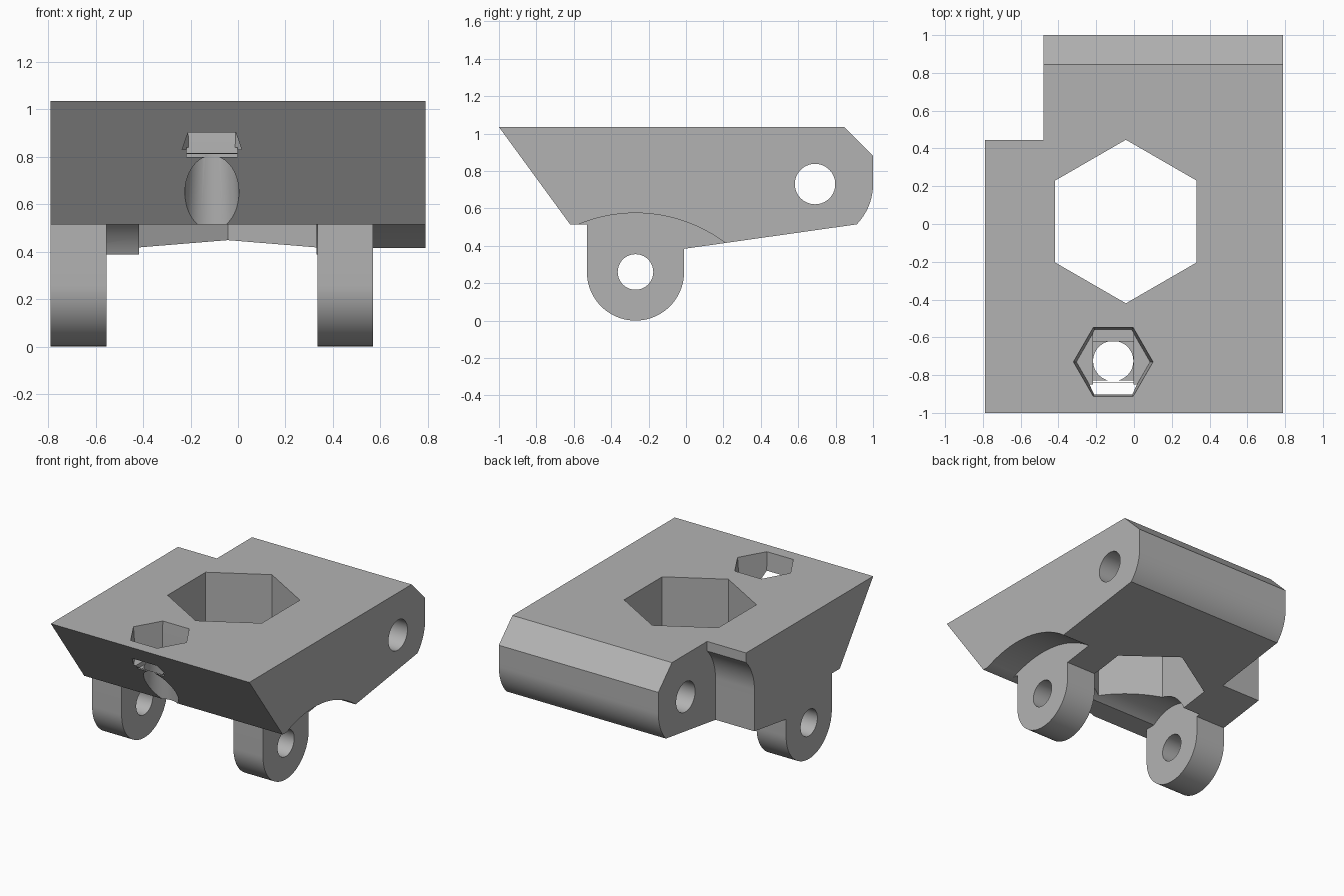
import bpy, math

cube = bpy.data.objects.get("Cube")
if cube:
    bpy.data.objects.remove(cube, do_unlink=True)

grey = bpy.data.materials.new("plain_grey")
grey.use_nodes = True
grey.diffuse_color = (0.45, 0.45, 0.45, 1)
grey.node_tree.nodes["Principled BSDF"].inputs["Base Color"].default_value = (0.45, 0.45, 0.45, 1)


def loft(name, lower, upper):
    """Solid between two matching loops of 3D points."""
    n = len(lower)
    faces = [tuple(range(n))[::-1], tuple(range(n, 2 * n))]
    faces += [(i, (i + 1) % n, n + (i + 1) % n, n + i) for i in range(n)]
    mesh = bpy.data.meshes.new(name)
    mesh.from_pydata(list(lower) + list(upper), [], faces)
    mesh.materials.append(grey)
    obj = bpy.data.objects.new(name, mesh)
    bpy.context.collection.objects.link(obj)
    return obj


def side_prism(name, profile, x0, x1):
    """Extrude a (y, z) profile along x."""
    return loft(name, [(x0, y, z) for y, z in profile], [(x1, y, z) for y, z in profile])


def upright(name, centre, z0, z1, r0, r1, sides, turn=0):
    """Vertical prism or cone."""
    rings = [[(x, y, z) for x, y in arc(centre, r, turn, turn + 360, sides)[:-1]]
             for r, z in ((r0, z0), (r1, z1))]
    return loft(name, *rings)


def arc(centre, r, start, end, steps):
    angles = [math.radians(start + (end - start) * i / steps) for i in range(steps + 1)]
    return [(centre[0] + r * math.cos(a), centre[1] + r * math.sin(a)) for a in angles]


def circle(centre, r, steps=64):
    return arc(centre, r, 0, 360, steps)[:-1]


def combine(target, tool, operation="DIFFERENCE"):
    mod = target.modifiers.new(tool.name, "BOOLEAN")
    mod.operation, mod.solver, mod.object = operation, "EXACT", tool
    bpy.ops.object.select_all(action="DESELECT")
    bpy.context.view_layer.objects.active = target
    target.select_set(True)
    bpy.ops.object.modifier_apply(modifier=mod.name)
    bpy.data.objects.remove(tool, do_unlink=True)


PIVOT = (-0.27, 0.26)
HINGE = (0.69, 0.73)
SCREW = (-0.11, -0.73)
LEFT, RIGHT = 0.79, -0.79

# Main block with sloped front, chamfered top and rounded back
back_round = arc(HINGE, 0.31, -44, 0, 16)
block = side_prism("bracket_body", [(-1, 1.035), (-0.62, 0.515), (-0.42, 0.515), (-0.27, 0.347)]
                   + back_round + [(1, 0.88), (0.845, 1.035)], RIGHT, LEFT)

# Shallow scallop outside the left lug, clearance between the lugs
combine(block, side_prism("scallop", circle((PIVOT[0], -0.225), 0.8, 128), 0.57, 0.9))
combine(block, side_prism("lug_clearance", circle(PIVOT, 0.315), -0.555, 0.335))

# Corner notch with a curved wall
notch = [(1.2, 1.2), (0.445, 1.2)] + arc(HINGE, 0.34, 136, 180, 16) + [(0.35, 0.2), (1.2, 0.2)]
combine(block, side_prism("corner_notch", notch, -0.9, -0.48))

# Pivot lugs
lug = [(-0.53, 0.56)] + arc(PIVOT, 0.26, 180, 360, 40) + [(-0.01, 0.56)]
for x0, x1 in ((RIGHT, -0.555), (0.335, 0.57)):
    combine(block, side_prism("pivot_lug", lug, x0, x1), "UNION")

# Pin holes
combine(block, side_prism("pivot_hole", circle(PIVOT, 0.095), -1, 1))
combine(block, side_prism("hinge_hole", circle(HINGE, 0.108), -1, 1))

# Large hexagonal opening
combine(block, upright("hex_opening", (-0.043, 0.013), 0.1, 1.3, 0.433, 0.433, 6, 30))

# Nut pocket with stepped floor and screw bore
combine(block, upright("nut_pocket", SCREW, 0.83, 1.04, 0.195, 0.211, 6))
for name, half_y, floor in (("pocket_slot", 0.169, 0.815), ("pocket_square", 0.107, 0.8)):
    slot = [(SCREW[1] - half_y, floor), (SCREW[1] + half_y, floor),
            (SCREW[1] + half_y, 0.84), (SCREW[1] - half_y, 0.84)]
    combine(block, side_prism(name, slot, SCREW[0] - 0.107, SCREW[0] + 0.107))
combine(block, upright("screw_bore", (SCREW[0], -0.725), 0.4, 0.81, 0.127, 0.106, 48))

# Smooth curved walls, crisp edges
bpy.ops.object.select_all(action="DESELECT")
bpy.context.view_layer.objects.active = block
block.select_set(True)
bpy.ops.object.shade_smooth_by_angle(angle=math.radians(25))
